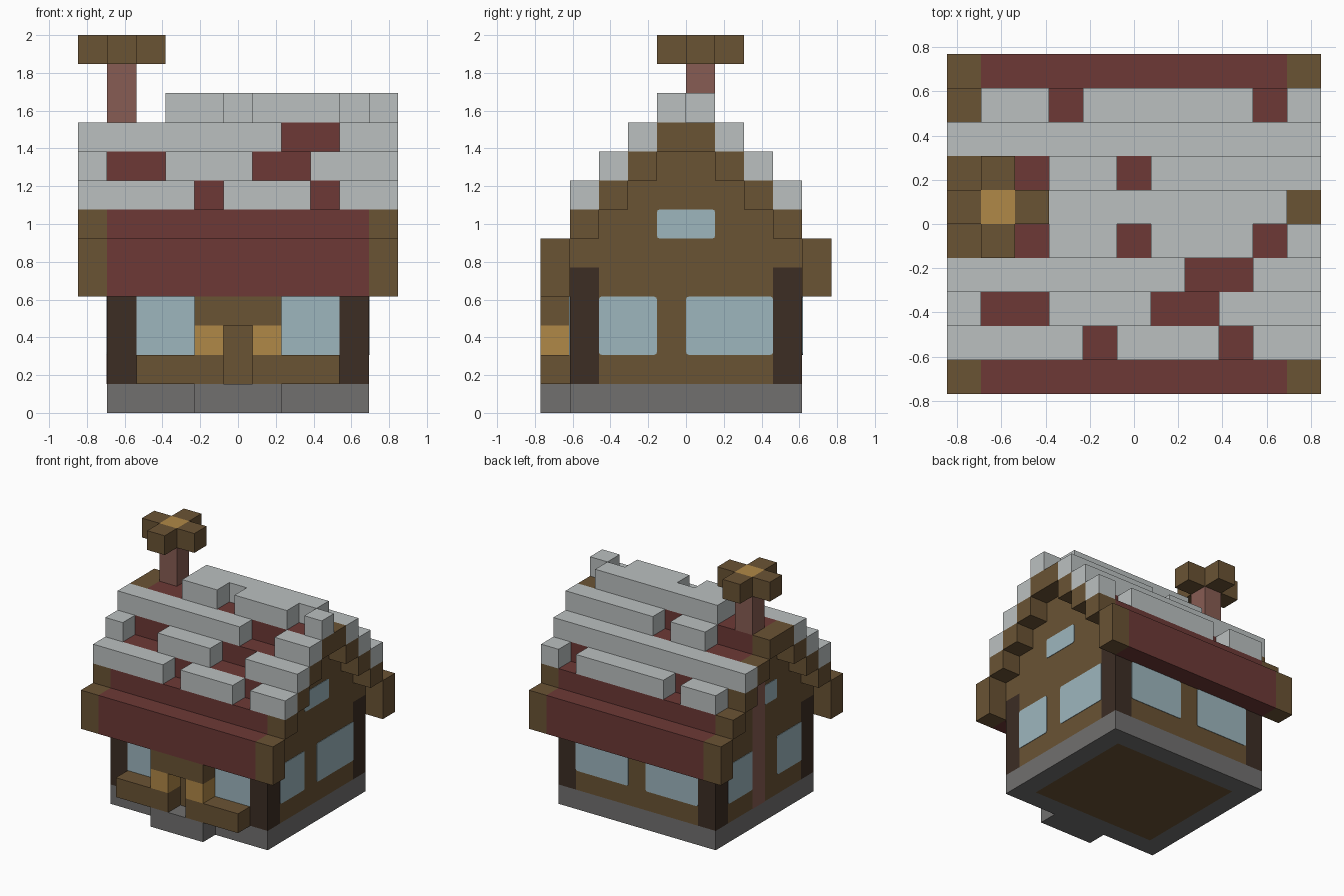
import bpy
import bmesh
from mathutils import Matrix, Vector

cube = bpy.data.objects.get("Cube")
if cube:
    bpy.data.objects.remove(cube, do_unlink=True)

U = 2 / 13  # one block


def linear(c):
    c /= 255
    return c / 12.92 if c <= 0.04045 else ((c + 0.055) / 1.055) ** 2.4


def material(name, *rgb):
    mat = bpy.data.materials.new(name)
    mat.use_nodes = True
    color = (*[linear(c) for c in rgb], 1)
    mat.diffuse_color = color
    bsdf = mat.node_tree.nodes["Principled BSDF"]
    bsdf.inputs["Base Color"].default_value = color
    bsdf.inputs["Roughness"].default_value = 0.9
    return mat


SNOW = material("snow", 187, 192, 192)
RED = material("roof_red", 109, 57, 54)
WOOD = material("brown_wood", 106, 83, 52)
DARK = material("dark_wood", 60, 45, 36)
STONE = material("grey_stone", 113, 112, 111)
GLASS = material("pale_blue_glass", 157, 182, 190)
GOLD = material("golden_wood", 176, 136, 71)
BRICK = material("pink_brick", 135, 92, 83)


def blocks(name, mat, *boxes, round_axis=None):
    """Boxes given as block ranges x0, x1, y0, y1, z0, z1."""
    bm = bmesh.new()
    for x0, x1, y0, y1, z0, z1 in boxes:
        centre = Vector(((x0 + x1) / 2 - 5.5, (y0 + y1) / 2 - 5, (z0 + z1) / 2)) * U
        size = Vector((x1 - x0, y1 - y0, z1 - z0)) * U
        bmesh.ops.create_cube(bm, size=1, matrix=Matrix.Translation(centre)
                              @ Matrix.Diagonal((*size, 1)))
    if round_axis is not None:
        edges = [e for e in bm.edges
                 if abs((e.verts[0].co - e.verts[1].co).normalized()[round_axis]) > 0.9]
        bmesh.ops.bevel(bm, geom=edges, offset=0.014, segments=2, profile=0.5, affect='EDGES')
    mesh = bpy.data.meshes.new(name)
    bm.to_mesh(mesh)
    bm.free()
    mesh.materials.append(mat)
    obj = bpy.data.objects.new(name, mesh)
    bpy.context.collection.objects.link(obj)
    return obj


# Foundation ring, floor and door step
blocks("foundation", STONE, (1, 10, 1, 2, 0, 1), (1, 10, 8, 9, 0, 1),
       (1, 2, 2, 8, 0, 1), (9, 10, 2, 8, 0, 1))
blocks("floor", WOOD, (2, 9, 2, 8, 0, 1))
blocks("door_step", STONE, (4, 7, 0, 1, 0, 1))

# Walls and corner posts
blocks("walls", WOOD, (2, 9, 1, 9, 1, 5), (1, 10, 2, 8, 1, 5))
blocks("upper_walls", WOOD, (1, 10, 1, 9, 5, 6))
blocks("corner_posts", DARK, *[(x, x + 1, y, y + 1, 1, 5) for x in (1, 9) for y in (1, 8)])

# Porch: railings, lamps beside the doorway and lintel
blocks("porch_railings", WOOD, (2, 5, 0, 1, 1, 2), (6, 9, 0, 1, 1, 2))
blocks("porch_lamps", GOLD, (4, 5, 0, 1, 2, 3), (6, 7, 0, 1, 2, 3))
blocks("porch_lintel", WOOD, (4, 7, 0, 1, 3, 4))

# Window panes as thin plates
T = 0.025
blocks("front_windows", GLASS, *[(x, x + 2, 1 - T, 1 + T, 2, 4) for x in (2, 7)])
blocks("back_windows", GLASS, *[(x, x + 3, 9 - T, 9 + T, 2, 4) for x in (2, 6)], round_axis=1)
blocks("left_windows", GLASS, (10 - T, 10 + T, 2, 4, 2, 4), (10 - T, 10 + T, 5, 8, 2, 4),
       (10 - T, 10 + T, 4, 6, 6, 7), round_axis=0)
blocks("right_windows", GLASS, (1 - T, 1 + T, 2, 4, 2, 4), (1 - T, 1 + T, 6, 8, 2, 4),
       (1 - T, 1 + T, 4, 5, 6, 7), round_axis=0)

# Stepped roof: red rows, wooden gable ends and the gable wall between them
rows, ends, gable = [], [], []
for step in range(5):
    z0, z1 = (4, 6) if step == 0 else (step + 5, step + 6)
    for y in (step, 9 - step):
        rows.append((1, 10, y, y + 1, z0, z1))
        ends += [(x, x + 1, y, y + 1, z0, z1) for x in (0, 10)]
    if 0 < step < 4:
        gable.append((1, 10, step + 1, 9 - step, z0, z1))
blocks("roof_rows", RED, *rows)
blocks("roof_ends", WOOD, *ends)
blocks("gable_walls", WOOD, *gable)

# Snow on each roof step, front to back, with bare gaps
SNOW_ROWS = ("####.###.##", "#..###..###", "#######..##", "...##.###.#",
             "...#######.", "...##.#####", "###########", ".##.#####.#")
for y, pattern in enumerate(SNOW_ROWS, 1):
    z = min(y, 9 - y) + 6
    runs, start = [], None
    for x, mark in enumerate(pattern + "."):
        if mark == "#" and start is None:
            start = x
        elif mark == "." and start is not None:
            runs.append((start, x, y, y + 1, z, z + 1))
            start = None
    blocks(f"snow_row_{y}", SNOW, *runs)

# Chimney: flue flush in the wall, stack and cross-shaped cap
blocks("chimney_flue", BRICK, (1 - T, 1 + T, 5, 6, 1, 9))
blocks("chimney_stack", BRICK, (1, 2, 5, 6, 10, 12))
blocks("chimney_cap_arms", WOOD, (0, 1, 5, 6, 12, 13), (2, 3, 5, 6, 12, 13),
       (1, 2, 4, 5, 12, 13), (1, 2, 6, 7, 12, 13))
blocks("chimney_cap_centre", GOLD, (1, 2, 5, 6, 12, 13))
